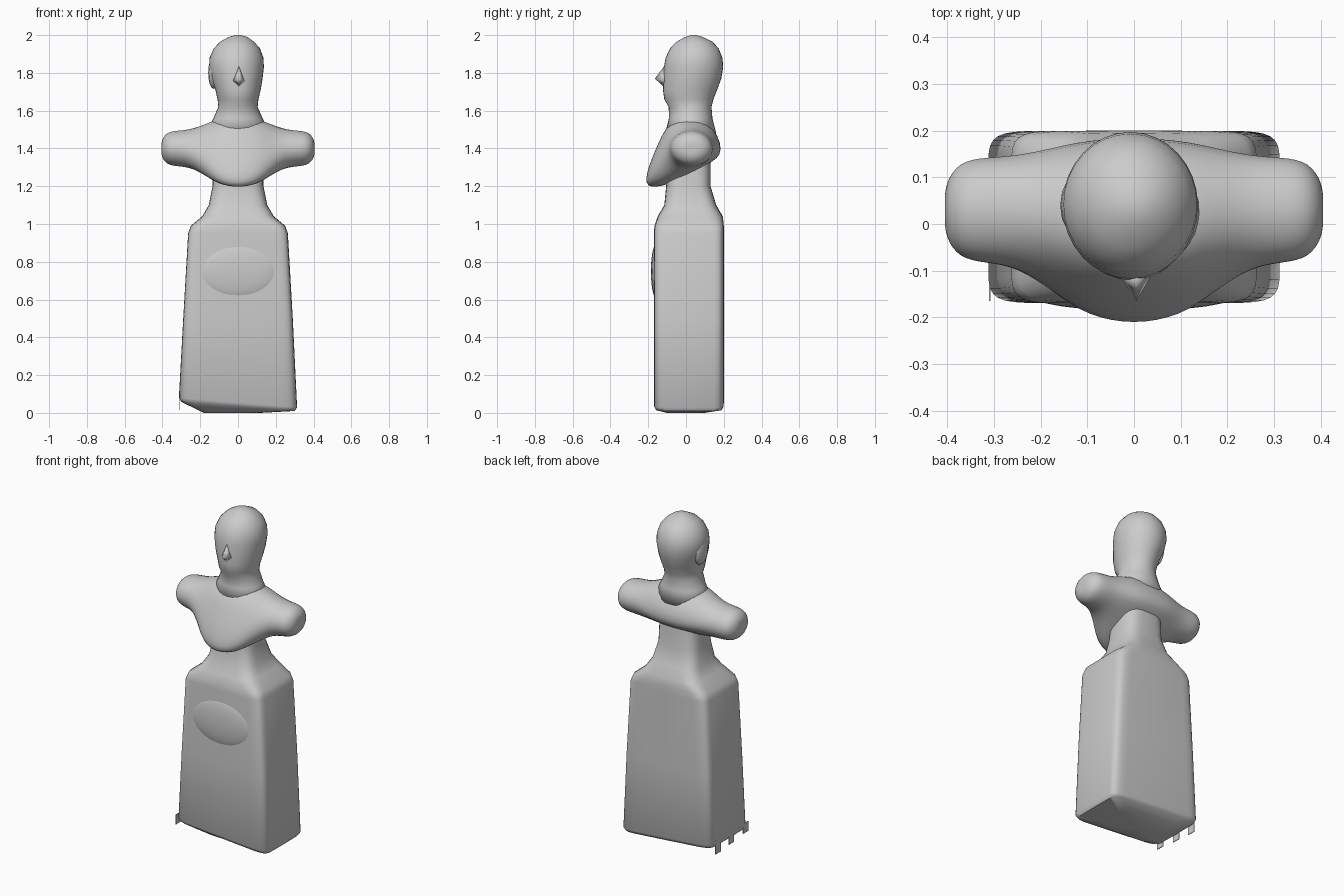
import bpy, bmesh, math
from mathutils import Vector

if "Cube" in bpy.data.objects:
    bpy.data.objects.remove(bpy.data.objects["Cube"])

GREY = (0.6, 0.6, 0.6, 1)
stone = bpy.data.materials.new("plain grey")
stone.use_nodes = True
stone.diffuse_color = GREY
stone.node_tree.nodes["Principled BSDF"].inputs["Base Color"].default_value = GREY


def make_object(name, bm, angle=180, levels=0):
    bmesh.ops.recalc_face_normals(bm, faces=bm.faces)
    mesh = bpy.data.meshes.new(name)
    bm.to_mesh(mesh)
    bm.free()
    mesh.materials.append(stone)
    obj = bpy.data.objects.new(name, mesh)
    bpy.context.collection.objects.link(obj)
    if levels:
        mod = obj.modifiers.new("smooth", 'SUBSURF')
        mod.levels = mod.render_levels = levels
    bpy.ops.object.select_all(action='DESELECT')
    obj.select_set(True)
    bpy.context.view_layer.objects.active = obj
    bpy.ops.object.shade_smooth_by_angle(angle=math.radians(angle))
    return obj


def loft(bm, loops):
    rings = [[bm.verts.new(p) for p in loop] for loop in loops]
    n = len(rings[0])
    for a, b in zip(rings, rings[1:]):
        for i in range(n):
            j = (i + 1) % n
            bm.faces.new((a[i], a[j], b[j], b[i]))
    for ring in (rings[0], rings[-1]):
        centre = sum((v.co for v in ring), Vector()) / n
        tip = bm.verts.new(centre)
        for i in range(n):
            bm.faces.new((ring[i], ring[(i + 1) % n], tip))


def section(z, half, front, back, power=1.0, x=0.0, n=32):
    """Horizontal rounded outline; a low power is boxier."""
    def bend(v):
        return math.copysign(abs(v) ** power, v)
    mid, depth = (front + back) / 2, (back - front) / 2
    turns = [2 * math.pi * i / n for i in range(n)]
    return [Vector((x + half * bend(round(math.cos(t), 6)),
                    mid + depth * bend(round(math.sin(t), 6)), z)) for t in turns]


# Skirt and waist, with an uneven tilted hem
bm = bmesh.new()
rows = [section(0.0, 0.15, -0.1, 0.1, 0.5, x=-0.03),
        section(0.05, 0.30, -0.16, 0.19, 0.2),
        section(0.07, 0.313, -0.17, 0.2, 0.2),
        section(0.5, 0.29, -0.17, 0.2, 0.2),
        section(0.95, 0.264, -0.17, 0.2, 0.22),
        section(0.99, 0.25, -0.167, 0.2, 0.27),
        section(1.04, 0.19, -0.15, 0.195, 0.42),
        section(1.1, 0.155, -0.115, 0.16, 0.5),
        section(1.2, 0.135, -0.105, 0.13, 0.6),
        section(1.45, 0.125, -0.09, 0.13, 0.7)]
for row in rows[1:3]:
    for p in row:
        p.z -= 0.016 + 0.08 * p.x
loft(bm, rows)
make_object("skirt", bm, angle=50)

# Shallow swelling on the front of the skirt
bm = bmesh.new()
bmesh.ops.create_uvsphere(bm, u_segments=24, v_segments=14, radius=1)
for v in bm.verts:
    v.co = Vector((v.co.x * 0.22, v.co.y * 0.033 - 0.153, v.co.z * 0.15 + 0.75))
make_object("belly", bm)

# Chest and stub arms: the chest outline blends sideways into a round arm
chest = [(0.13, 1.57), (0.215, 1.37), (0.12, 1.32), (-0.05, 1.22),
         (-0.215, 1.17), (-0.225, 1.25), (-0.15, 1.43), (-0.08, 1.58)]
arm = [(0.03 + 0.125 * math.cos(t), 1.4 + 0.105 * math.sin(t))
       for t in [math.radians(50 - 45 * i) for i in range(8)]]
half = [(0.1, 0.14, 1), (0.17, 0.5, 1), (0.25, 0.93, 1),
        (0.32, 1, 1), (0.375, 1, 0.92), (0.405, 1, 0.5)]
stations = [(-x, t, s) for x, t, s in reversed(half)] + [(0, 0, 1)] + half
bm = bmesh.new()
loops = []
for x, t, s in stations:
    loop = []
    for (cy, cz), (ay, az) in zip(chest, arm):
        ay, az = 0.03 + (ay - 0.03) * s, 1.4 + (az - 1.4) * s
        loop.append(Vector((x, cy + (ay - cy) * t, cz + (az - cz) * t)))
    loops.append(loop)
loft(bm, loops)
make_object("chest_and_arms", bm, levels=2)

# Neck and head
bm = bmesh.new()
loft(bm, [section(z, h, f, b, x=x) for z, h, f, b, x in (
    (1.48, 0.17, -0.11, 0.16, 0), (1.56, 0.13, -0.09, 0.14, 0),
    (1.62, 0.104, -0.092, 0.135, 0), (1.66, 0.108, -0.115, 0.145, 0),
    (1.71, 0.12, -0.122, 0.165, 0), (1.77, 0.136, -0.12, 0.187, -0.006),
    (1.83, 0.145, -0.117, 0.197, -0.008), (1.88, 0.143, -0.108, 0.193, -0.008),
    (1.93, 0.122, -0.085, 0.173, -0.006), (1.965, 0.09, -0.05, 0.14, -0.005),
    (1.99, 0.05, -0.005, 0.09, 0), (2.0, 0.015, 0.025, 0.055, 0))])
make_object("head", bm)

# Pointed nose
bm = bmesh.new()
tip = bm.verts.new((0.005, -0.165, 1.77))
base = [bm.verts.new(p) for p in
        ((0.005, -0.105, 1.85), (-0.035, -0.105, 1.755),
         (0.005, -0.11, 1.72), (0.04, -0.105, 1.755))]
for i in range(4):
    bm.faces.new((tip, base[i], base[(i + 1) % 4]))
bm.faces.new(base)
make_object("nose", bm)

# Side lock of hair on the right of the head
bm = bmesh.new()
bmesh.ops.create_uvsphere(bm, u_segments=12, v_segments=8, radius=1)
for v in bm.verts:
    v.co = Vector((v.co.x * 0.03 - 0.128, v.co.y * 0.06 + 0.04, v.co.z * 0.085 + 1.8))
make_object("hair_lock", bm)

# Ragged thin tabs under the right hem
for i, (y, low) in enumerate(((-0.14, 0.04), (0.0, 0.025), (0.13, 0.015))):
    bm = bmesh.new()
    bmesh.ops.create_cube(bm, size=1)
    for v in bm.verts:
        v.co = Vector((v.co.x * 0.004 - 0.309, v.co.y * 0.05 + y,
                       0.1 if v.co.z > 0 else low))
    make_object("hem_tab_%d" % (i + 1), bm, angle=30)
